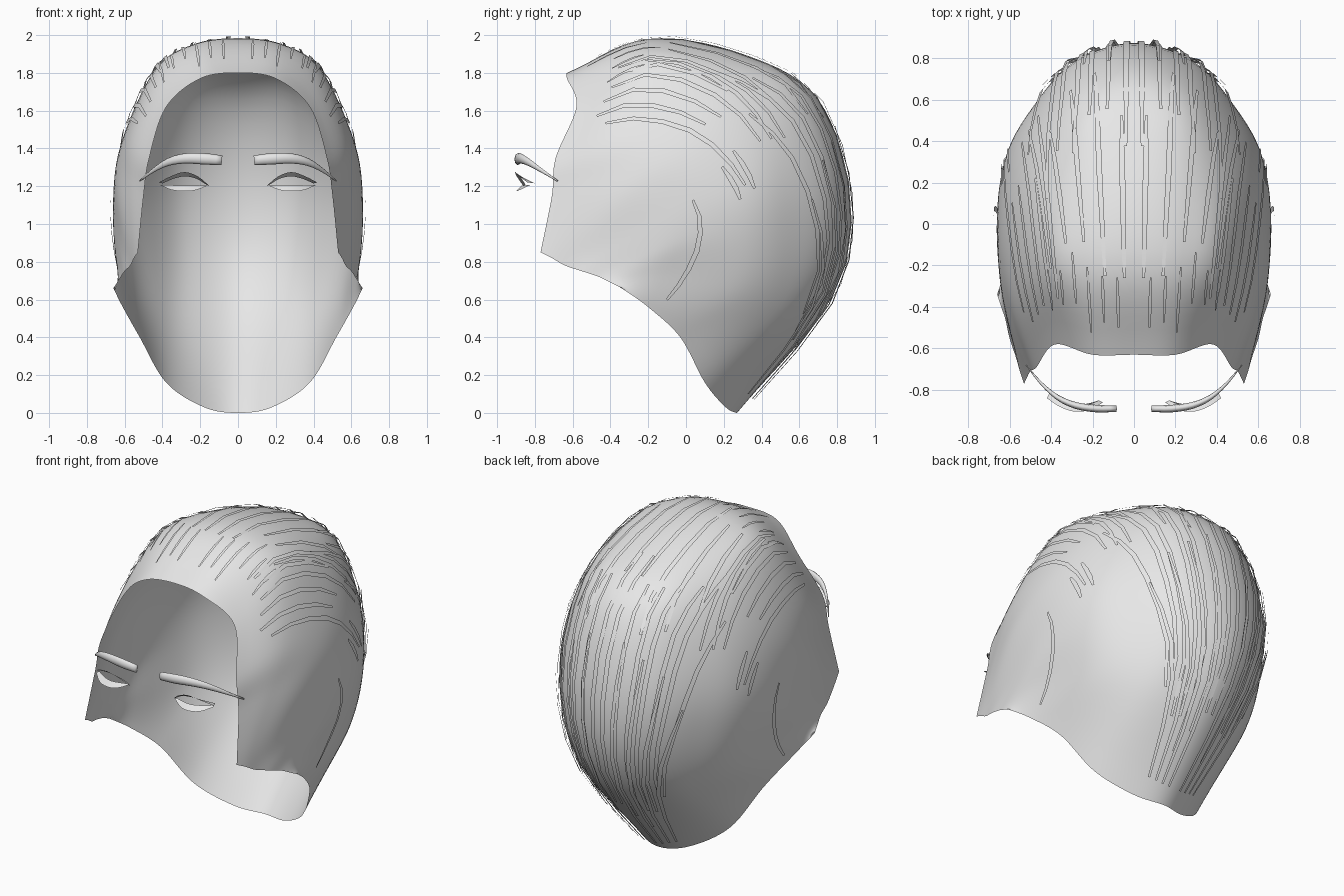
import bpy, bmesh, math, random
from mathutils import Vector

if "Cube" in bpy.data.objects:
    bpy.data.objects.remove(bpy.data.objects["Cube"], do_unlink=True)
random.seed(4)

# One material for everything
grey = bpy.data.materials.new("light_grey")
grey.use_nodes = True
grey.diffuse_color = (0.8, 0.8, 0.8, 1)
grey.node_tree.nodes["Principled BSDF"].inputs["Base Color"].default_value = (0.8, 0.8, 0.8, 1)

# Guide curves combed from hairline to lower edge, centre line first, left side only
GUIDES = [[Vector(p) for p in row] for row in (
    ((0, -.63, 1.8), (0, -.2, 1.98), (0, .3, 1.9), (0, .7, 1.66), (0, .87, 1.12), (0, .765, .6), (0, .27, 0)),
    ((.2, -.63, 1.77), (.23, -.2, 1.95), (.26, .3, 1.85), (.27, .62, 1.64), (.29, .78, 1.12), (.24, .68, .6), (.18, .21, .03)),
    ((.38, -.58, 1.62), (.43, -.2, 1.82), (.47, .2, 1.7), (.5, .45, 1.43), (.49, .56, 1.05), (.41, .52, .6), (.38, .1, .16)),
    ((.47, -.69, 1.35), (.57, -.35, 1.47), (.62, 0, 1.42), (.63, .25, 1.2), (.61, .32, .95), (.555, .27, .65), (.52, -.03, .4)),
    ((.5, -.71, 1.15), (.58, -.5, 1.2), (.64, -.3, 1.18), (.66, -.1, 1.07), (.655, -.05, .9), (.625, -.12, .72), (.61, -.2, .56)),
    ((.53, -.77, .85), (.55, -.71, .82), (.57, -.64, .78), (.6, -.55, .75), (.62, -.46, .72), (.64, -.4, .69), (.66, -.34, .66)))]
LAST = len(GUIDES) - 1


def spline(get, last, t):
    """Smooth curve through indexed points, extended past its ends."""
    i = min(int(math.floor(t)), last - 1)
    f = t - i
    a, b, c, d = (get(i + k) for k in (-1, 0, 1, 2))
    return b + (c - a) * (f / 2) + (a * 2 - b * 5 + c * 4 - d) * (f * f / 2) \
        + (b * 3 - a - c * 3 + d) * (f ** 3 / 2)


def along(row, v):
    n = len(row) - 1

    def get(i):
        if i < 0:
            return row[0] * 2 - row[1]
        return row[i] if i <= n else row[n] * 2 - row[n - 1]
    return spline(get, n, v * n)


def scalp(u, v):
    """Point on the hair surface; u runs across, v from hairline to nape."""
    def get(i):
        if i > LAST:
            return get(LAST) * 2 - get(LAST - 1)
        p = along(GUIDES[abs(i)], v)
        return Vector((-p.x, p.y, p.z)) if i < 0 else p
    p = spline(get, LAST, abs(u))
    return Vector((-p.x, p.y, p.z)) if u < 0 else p


def normal(u, v):
    e = 0.01
    n = (scalp(u + e, v) - scalp(u - e, v)).cross(scalp(u, v + e) - scalp(u, v - e)).normalized()
    return n if n.dot(scalp(u, v) - Vector((0, 0, 1))) > 0 else -n


def add_grid(bm, rows, closed=False):
    """Skin rows of points with quads."""
    vs = [[bm.verts.new(p) for p in row] for row in rows]
    n = len(rows[0])
    for a, b in zip(vs, vs[1:]):
        for j in range(n if closed else n - 1):
            k = (j + 1) % n
            bm.faces.new((a[j], a[k], b[k], b[j]))
    if closed:
        bm.faces.new(vs[0][::-1])
        bm.faces.new(vs[-1])


def finish(name, bm, outward=False):
    if outward:
        bm.normal_update()
        flip = [f for f in bm.faces if f.normal.dot(f.calc_center_median() - Vector((0, 0, 1))) < 0]
        bmesh.ops.reverse_faces(bm, faces=flip)
    else:
        bmesh.ops.recalc_face_normals(bm, faces=bm.faces)
    mesh = bpy.data.meshes.new(name)
    bm.to_mesh(mesh)
    bm.free()
    for p in mesh.polygons:
        p.use_smooth = True
    mesh.materials.append(grey)
    ob = bpy.data.objects.new(name, mesh)
    bpy.context.collection.objects.link(ob)


# Hair cap: one open shell
bm = bmesh.new()
STEPS, ROWS = 8, 42
add_grid(bm, [[scalp(i / STEPS, j / ROWS) for j in range(ROWS + 1)]
              for i in range(-LAST * STEPS, LAST * STEPS + 1)])
finish("hair_cap", bm, outward=True)


def strand(bm, u, u_end, start, end, width, lift):
    """Flat ribbon floating just above the hair, from u to u_end."""
    n = max(3, round((end - start) * 14))
    rows = []
    for k in range(n + 1):
        t = k / n
        v = start + (end - start) * t
        w = u + (u_end - u) * t
        p, nor = scalp(w, v), normal(w, v)
        flow = scalp(w + (u_end - u) * .01, v + (end - start) * .01) - p
        side = nor.cross(flow).normalized() * width / 2 * (0.5 + 0.5 * math.sin(math.pi * t))
        p += nor * lift
        rows.append([p - side, p + side])
    add_grid(bm, rows)


# Strand groups: name, count, range across, gathering toward centre, starts, ends, width, lift
GROUPS = (
    ("front_strands", 6, (.35, 1.9), 0, (.04, .1), (.14, .2), .016, .009),
    ("crown_strands", 5, (.2, 1.8), -.1, (.13, .22), (.4, .55), .028, .013),
    ("temple_strands", 6, (1.7, 2.75), -.03, (.04, .12), (.32, .55), .028, .013),
    ("back_strands", 7, (.15, 2.05), .4, (.25, .45), (.85, .95), .03, .016),
    ("nape_strands", 4, (.4, 1.6), .5, (.55, .65), (.97, .98), .026, .026),
    ("side_strands", 2, (2.65, 2.95), -.02, (.42, .45), (.54, .57), .03, .01),
    ("ear_strand", 1, (3.65, 3.65), -.03, (.5, .5), (.93, .93), .028, .016))
for name, count, across, gather, starts, ends, width, lift in GROUPS:
    bm = bmesh.new()
    for k in range(count):
        u = across[0] + (across[1] - across[0]) * k / max(1, count - 1)
        start, end = random.uniform(*starts), random.uniform(*ends)
        for s in (1, -1):
            strand(bm, s * u, s * u * (1 - gather), start, end, width, lift)
    finish(name, bm, outward=True)


def mirrored(pts, s):
    return [Vector((s * x, y, z)) for x, y, z in pts]


# Face details: path points run from the nose outward
BROW = ((.085, -.89, 1.337), (.18, -.89, 1.345), (.28, -.875, 1.347),
        (.37, -.835, 1.328), (.45, -.765, 1.283), (.52, -.68, 1.228))
BROW_HEIGHT = (.026, .03, .027, .02, .011, .004)
LASHES = {
    "upper_lash": (((.17, -.85, 1.21), (.22, -.87, 1.24), (.28, -.875, 1.252), (.34, -.85, 1.24), (.4, -.8, 1.215)),
                   ((.15, -.86, 1.2), (.21, -.895, 1.25), (.28, -.905, 1.275), (.35, -.885, 1.255), (.42, -.84, 1.22))),
    "lower_lash": (((.17, -.85, 1.205), (.22, -.865, 1.205), (.28, -.87, 1.203), (.34, -.85, 1.205), (.4, -.81, 1.207)),
                   ((.16, -.86, 1.204), (.22, -.89, 1.18), (.28, -.9, 1.174), (.35, -.88, 1.18), (.41, -.83, 1.205)))}

for s, label in ((1, "left"), (-1, "right")):
    # Tapered eyebrow
    path = mirrored(BROW, s)
    bm = bmesh.new()
    rows = []
    for k in range(16):
        t = k / 15
        p = along(path, t)
        h = along([Vector((r, 0, 0)) for r in BROW_HEIGHT], t).x
        tan = (along(path, t + .01) - along(path, t - .01)).normalized()
        up = (Vector((0, 0, 1)) - tan * tan.z).normalized()
        out = tan.cross(up)
        rows.append([p + up * h * math.sin(a) + out * h * .6 * math.cos(a)
                     for a in (math.tau * j / 8 for j in range(8))])
    add_grid(bm, rows, closed=True)
    finish(label + "_eyebrow", bm)
    # Eyelash ribbons
    for name, (inner, outer) in LASHES.items():
        a, b = mirrored(inner, s), mirrored(outer, s)
        bm = bmesh.new()
        add_grid(bm, [[along(a, k / 12), along(b, k / 12)] for k in range(13)])
        finish(label + "_" + name, bm)
